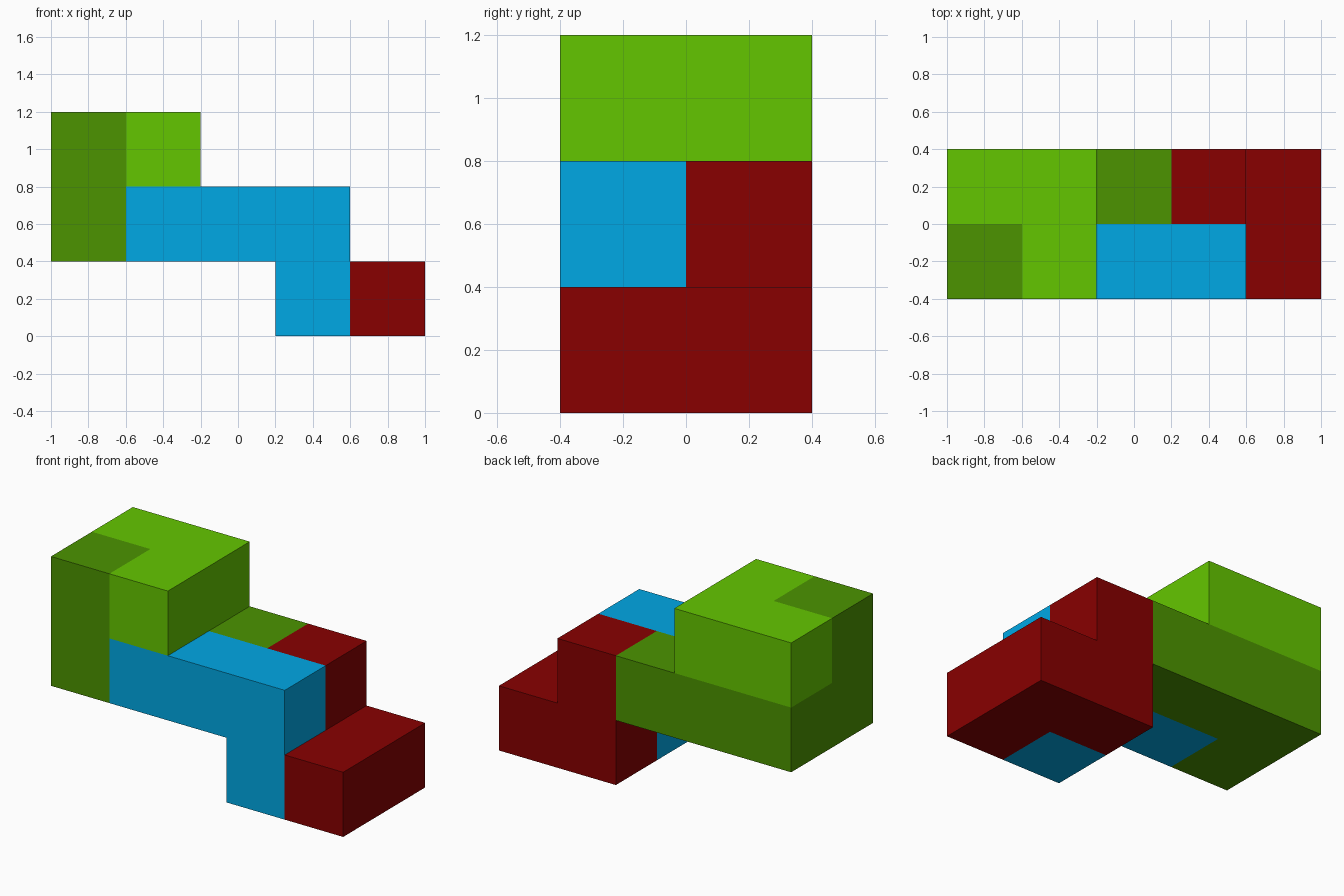
import bpy, bmesh, math
from mathutils import Vector

if "Cube" in bpy.data.objects:
    bpy.data.objects.remove(bpy.data.objects["Cube"])

CELL = 0.4
ORIGIN = Vector((-1.0, -0.4, 0.0))


def material(name, rgb):
    # sRGB 0-255 to linear
    lin = [((c / 255 + 0.055) / 1.055) ** 2.4 if c > 10 else c / 255 / 12.92 for c in rgb]
    mat = bpy.data.materials.new(name)
    mat.diffuse_color = (*lin, 1.0)
    mat.use_nodes = True
    mat.node_tree.nodes["Principled BSDF"].inputs["Base Color"].default_value = mat.diffuse_color
    return mat


def block_piece(name, cells, mat):
    """Closed solid made of unit cells (column, row, level), without inner walls."""
    bm = bmesh.new()
    cells = set(cells)
    for cell in cells:
        for axis in range(3):
            for side in (-1, 1):
                n = Vector((0, 0, 0))
                n[axis] = side
                if tuple(int(c + d) for c, d in zip(cell, n)) in cells:
                    continue
                u = Vector((0, 0, 0))
                u[(axis + 1) % 3] = 1
                v = n.cross(u)
                mid = Vector(cell) + Vector((0.5, 0.5, 0.5)) + n / 2
                bm.faces.new([bm.verts.new(ORIGIN + CELL * (mid + (a * u + b * v) / 2))
                              for a, b in ((-1, -1), (1, -1), (1, 1), (-1, 1))])
    bmesh.ops.remove_doubles(bm, verts=bm.verts, dist=1e-4)
    bmesh.ops.dissolve_limit(bm, angle_limit=math.radians(1), verts=bm.verts, edges=bm.edges)
    bmesh.ops.recalc_face_normals(bm, faces=bm.faces)
    mesh = bpy.data.meshes.new(name)
    bm.to_mesh(mesh)
    bm.free()
    mesh.materials.append(mat)
    bpy.context.collection.objects.link(bpy.data.objects.new(name, mesh))


# Long piece: bar along the back, turning to the front left and up
block_piece("dark_green_piece", [(0, 1, 1), (1, 1, 1), (2, 1, 1), (0, 0, 1), (0, 0, 2)],
            material("dark green", (76, 148, 0)))
# Top corner piece
block_piece("light_green_piece", [(0, 1, 2), (1, 1, 2), (1, 0, 2)],
            material("light green", (100, 198, 0)))
# Front bar with a leg at its right end
block_piece("blue_piece", [(1, 0, 1), (2, 0, 1), (3, 0, 1), (3, 0, 0)],
            material("blue", (0, 168, 229)))
# Low corner at the right with a raised back block
block_piece("red_piece", [(3, 1, 1), (3, 1, 0), (4, 1, 0), (4, 0, 0)],
            material("dark red", (136, 0, 0)))
